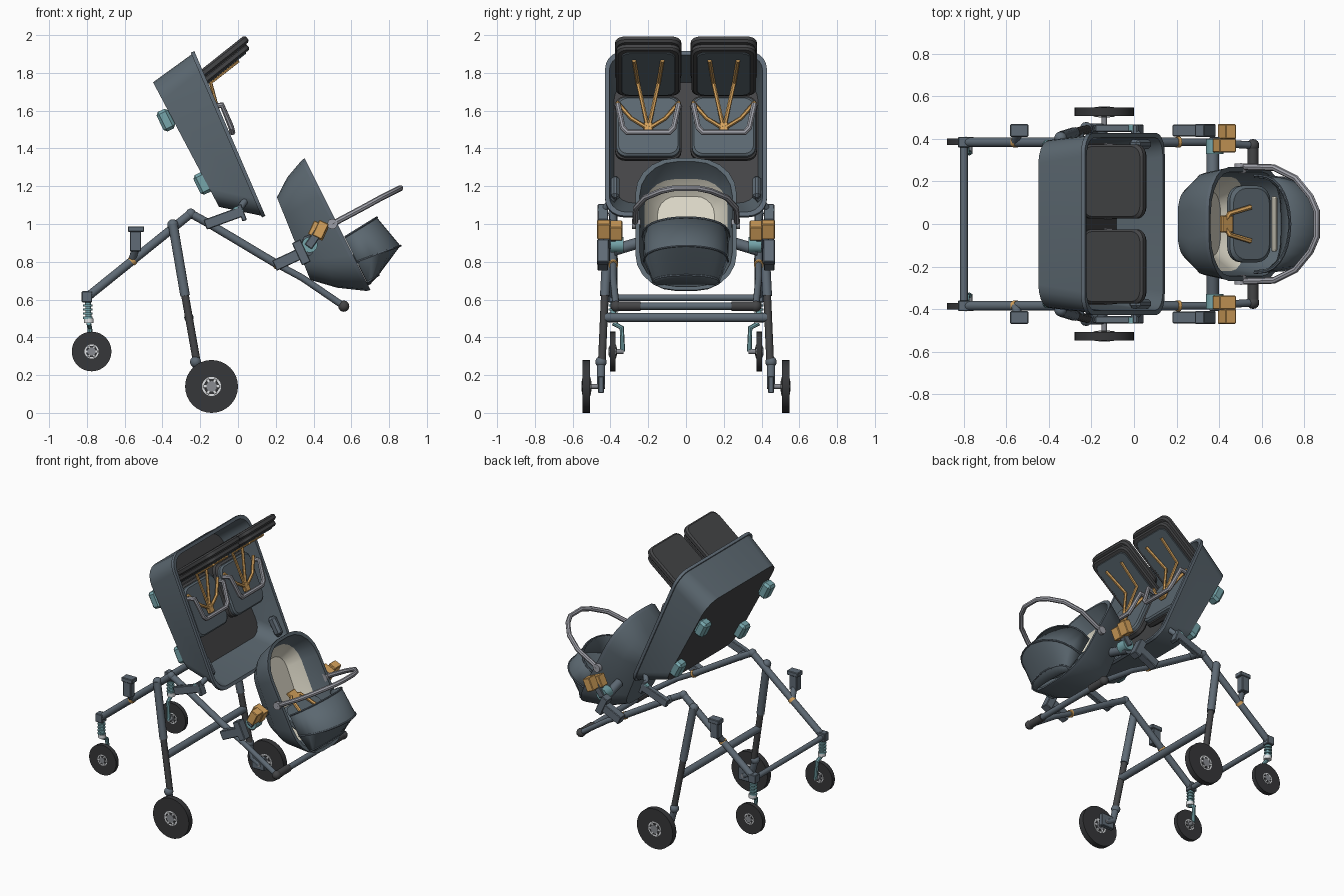
import bpy, bmesh, math
from mathutils import Vector

if "Cube" in bpy.data.objects:
    bpy.data.objects.remove(bpy.data.objects["Cube"])


def material(name, *rgb):
    m = bpy.data.materials.new(name)
    m.use_nodes = True
    m.diffuse_color = (*rgb, 1)
    m.node_tree.nodes["Principled BSDF"].inputs["Base Color"].default_value = (*rgb, 1)
    return m


SHELL = material("slate fabric", .105, .137, .162)
FRAME = material("slate metal", .115, .147, .18)
CHAR = material("charcoal fabric", .058, .059, .062)
TYRE = material("black rubber", .037, .038, .041)
ORANGE = material("orange webbing", .68, .37, .11)
TEAL = material("teal plastic", .18, .38, .41)
GREY = material("grey plastic", .25, .26, .285)
PALE = material("pale grey tube", .34, .345, .385)
CREAM = material("cream lining", .70, .67, .56)
HUB = material("white hub", .76, .78, .80)
made = []


def add(name, mesh, *mats):
    ob = bpy.data.objects.new(name, mesh)
    for m in mats:
        mesh.materials.append(m)
    bpy.context.collection.objects.link(ob)
    made.append(ob)
    return ob


def tube(name, pts, r, mat, sides=12):
    """Round bar through the points."""
    cu = bpy.data.curves.new(name, 'CURVE')
    cu.dimensions = '3D'
    cu.bevel_depth, cu.bevel_resolution, cu.use_fill_caps = r, (sides - 4) // 2, True
    sp = cu.splines.new('POLY')
    sp.points.add(len(pts) - 1)
    for p, q in zip(sp.points, pts):
        p.co = (*q, 1)
    tmp = bpy.data.objects.new("tmp", cu)
    bpy.context.collection.objects.link(tmp)
    bpy.context.view_layer.update()
    me = bpy.data.meshes.new_from_object(tmp.evaluated_get(bpy.context.evaluated_depsgraph_get()))
    bpy.data.objects.remove(tmp)
    me.materials.clear()
    return add(name, me, mat)


def ball(name, c, r, mat):
    bm = bmesh.new()
    bmesh.ops.create_uvsphere(bm, u_segments=14, v_segments=8, radius=r)
    me = bpy.data.meshes.new(name)
    bm.to_mesh(me)
    add(name, me, mat).location = c


def box(name, c, size, mat, tilt=0, bevel=.004):
    """Box whose x axis rises by tilt degrees in the xz plane."""
    bm = bmesh.new()
    bmesh.ops.create_cube(bm, size=1)
    bmesh.ops.scale(bm, vec=size, verts=bm.verts)
    bmesh.ops.bevel(bm, geom=bm.edges[:], offset=bevel, segments=1, affect='EDGES')
    me = bpy.data.meshes.new(name)
    bm.to_mesh(me)
    ob = add(name, me, mat)
    ob.location, ob.rotation_euler = c, (0, -math.radians(tilt), 0)


def loft(name, rings, mats, bands=None, closed=True):
    """Skin consecutive rings; bands gives the material index of each band and the two caps."""
    bm = bmesh.new()
    vs = [[bm.verts.new(p) for p in ring] for ring in rings]
    n = len(rings[0])
    bands = bands or [0] * (len(rings) + 1)
    for k, (a, b) in enumerate(zip(vs, vs[1:])):
        for i in range(n if closed else n - 1):
            j = (i + 1) % n
            bm.faces.new((a[i], a[j], b[j], b[i])).material_index = bands[k]
    if closed:
        bm.faces.new(vs[0]).material_index = bands[-2]
        bm.faces.new(vs[-1]).material_index = bands[-1]
    bmesh.ops.recalc_face_normals(bm, faces=bm.faces[:])
    me = bpy.data.meshes.new(name)
    bm.to_mesh(me)
    return add(name, me, *mats)


def ring(o, u, height, hl, hw, r, cs=0, slope=0, seg=5):
    """Rounded rectangle around o, long axis u in the xz plane, lifted along its normal."""
    u = Vector((u[0], 0, u[1])).normalized()
    n = Vector((-u.z, 0, u.x))
    out = []
    for q, (sx, sy) in enumerate(((1, 1), (-1, 1), (-1, -1), (1, -1))):
        for i in range(seg + 1):
            a = (q + i / seg) * math.pi / 2
            s = sx * (hl - r) + r * math.cos(a)
            y = sy * (hw - r) + r * math.sin(a)
            out.append(Vector(o) + u * (cs + s) + n * (height + slope * s) + Vector((0, y, 0)))
    return out


def slab(name, o, u, length, width, thick, mat, r=.05):
    c, h = thick * .25, thick / 2
    loft(name, [ring(o, u, z, length / 2 - e, width / 2 - e, r)
                for z, e in ((-h, c), (-h + c, 0), (h - c, 0), (h, c))], [mat])


# Large tub: outer wall, lip, inner wall, dark floor
TU, TO = (.396, -.918), (-.0525, 0, 1.475)
loft("large_tub", [
    ring(TO, TU, -.226, .372, .395, .11, -.038, .08),
    ring(TO, TU, -.01, .465, .418, .10),
    ring(TO, TU, -.01, .475, .428, .10),
    ring(TO, TU, .01, .475, .428, .10),
    ring(TO, TU, .01, .453, .406, .09),
    ring(TO, TU, -.20, .36, .38, .10, -.038, .08)],
    [SHELL, FRAME, CHAR], [0, 1, 1, 1, 0, 2, 2])

# Twin child seats with harnesses and bumper bars
BACK = (.78, .62)
for sd in (1, -1):
    y = sd * .2
    slab("seat_back_shell", (-.092, y, 1.872), BACK, .36, .35, .042, CHAR)
    slab("seat_back_pad", (-.108, y, 1.814), BACK, .41, .34, .038, CHAR)
    slab("seat_back_panel", (-.10, y, 1.796), BACK, .36, .285, .012, SHELL, .04)
    slab("seat_pan_shell", (-.15, y, 1.505), TU, .36, .35, .05, CHAR)
    slab("seat_pan", (-.122, y, 1.512), TU, .34, .335, .04, SHELL)
    for k in (1, -1):
        tube("shoulder_strap", [(.002, y + k * .075, 1.865), (-.145, y + k * .055, 1.748),
                                (-.08, y, 1.50)], .011, ORANGE, 6)
        tube("lap_strap", [(-.135, y + k * .165, 1.645), (-.09, y + k * .09, 1.56),
                           (-.075, y, 1.505)], .011, ORANGE, 6)
    box("harness_buckle", (-.078, y, 1.505), (.06, .05, .025), ORANGE, -66)
    tube("bumper_bar", [(-.14, y - .165, 1.62), (-.085, y - .16, 1.63), (-.035, y - .135, 1.51),
                        (-.03, y - .11, 1.485), (-.03, y + .11, 1.485), (-.035, y + .135, 1.51),
                        (-.085, y + .16, 1.63), (-.14, y + .165, 1.62)], .016, PALE, 8)

# Infant carrier shell with cream floor
CU, CO = (.447, -.894), (.5175, 0, .995)
loft("infant_carrier", [
    ring(CO, CU, -.232, .235, .16, .11, -.035, -.08),
    ring(CO, CU, -.13, .32, .24, .17, -.02, -.04),
    ring(CO, CU, -.01, .386, .262, .21),
    ring(CO, CU, .01, .39, .268, .21),
    ring(CO, CU, .01, .37, .245, .20),
    ring(CO, CU, -.12, .305, .22, .16, -.02, -.04),
    ring(CO, CU, -.20, .225, .15, .10, -.035, -.08)],
    [SHELL, FRAME, CREAM], [0, 0, 1, 0, 0, 2, 0, 2])
slab("carrier_seat_pad", (.54, 0, .85), (.86, -.5), .22, .36, .05, SHELL, .07)
slab("foot_lining", (.66, 0, .79), (.86, -.5), .024, .26, .03, CREAM, .008)
for k in (1, -1):
    tube("carrier_strap", [(.42, 0, .95), (.45, k * .05, .95), (.55, k * .08, .89)], .012, ORANGE, 6)
box("carrier_buckle", (.435, 0, .95), (.07, .08, .02), ORANGE, -40)


# Pleated canopy over the foot of the carrier
def hoop(x0, z0, x1, z1, w):
    pts = []
    for i in range(15):
        a = math.pi * i / 14
        h = math.sin(a) ** .75 if 0 < i < 14 else 0
        pts.append((x0 + (x1 - x0) * h, w * math.cos(a), z0 + (z1 - z0) * h))
    return pts


HOOPS = [(.565, .93, .735, 1.035, .23), (.63, .80, .86, .885, .222),
         (.685, .69, .745, .73, .175), (.69, .675, .70, .68, .15)]
canopy = loft("canopy", [hoop(*h) for h in HOOPS], [SHELL], closed=False)
canopy.modifiers.new("thickness", 'SOLIDIFY').thickness = .012
for h in HOOPS[:3]:
    tube("canopy_hoop", hoop(*h), .006, FRAME, 6)

# Carrier handle
half = [(.50, .27, 1.0), (.66, .265, 1.085), (.76, .215, 1.14), (.83, .13, 1.175), (.86, .06, 1.19)]
tube("carrier_handle", half + [(x, -y, z) for x, y, z in reversed(half)], .016, PALE, 8)


def wheel(c, r, width):
    def disc(name, rad, w, mat):
        tube(name, [(c[0], c[1] - w / 2, c[2]), (c[0], c[1] + w / 2, c[2])], rad, mat, 32)
    disc("tyre", r, width, TYRE)
    disc("wheel_rim", r * .36, width + .003, HUB)
    disc("wheel_dish", r * .29, width + .006, TYRE)
    for k in range(3):
        box("spoke", c, (r * .64, width + .009, r * .12), HUB, k * 60, .002)
    disc("hub_cap", r * .2, width + .014, GREY)


# Chassis, mirrored side to side
for sd in (1, -1):
    def P(x, y, z):
        return (x, sd * y, z)

    # main side rail and leg
    tube("front_rail", [P(-.79, .385, .62), P(-.25, .385, 1.055)], .023, FRAME)
    tube("rear_rail", [P(-.25, .385, 1.055), P(-.15, .385, 1.0), P(.21, .385, .785)], .022, FRAME)
    tube("push_rail", [P(.21, .385, .785), P(.34, .385, .715), P(.56, .37, .565)], .018, FRAME)
    ball("rail_knee", P(-.25, .385, 1.055), .027, FRAME)
    ball("push_bar_end", P(.56, .37, .565), .03, CHAR)
    tube("push_grip", [P(.56, .37, .565), P(.56, .24, .565)], .026, CHAR)
    tube("rear_leg", [P(-.345, .41, 1.0), P(-.28, .43, .62)], .026, FRAME)
    tube("rear_leg_lower", [P(-.28, .43, .62), P(-.22, .445, .28)], .021, CHAR)
    ball("leg_hinge", P(-.345, .405, .995), .03, FRAME)
    tube("rail_band", [P(-.565, .385, .80), P(-.55, .385, .813)], .026, ORANGE)
    tube("rear_rail_band", [P(.20, .385, .79), P(.215, .385, .782)], .026, ORANGE)

    # large wheel and its suspension
    ball("suspension_joint", P(-.225, .45, .27), .03, FRAME)
    tube("trailing_arm", [P(-.225, .45, .27), P(-.20, .45, .17), P(-.14, .45, .14)], .022, FRAME)
    box("brake_housing", P(-.15, .45, .15), (.10, .03, .09), FRAME)
    tube("large_axle", [P(-.14, .43, .14), P(-.14, .53, .14)], .013, GREY)
    wheel(P(-.14, .527, .14), .14, .04)

    # caster with spring and fork
    box("caster_head", P(-.80, .385, .615), (.055, .05, .06), FRAME)
    tube("caster_post", [P(-.795, .385, .60), P(-.79, .385, .48)], .015, TEAL)
    for k in range(4):
        z = .575 - k * .022
        tube("spring_coil", [P(-.795, .385, z), P(-.795, .385, z - .011)], .025, TEAL)
    tube("caster_collar", [P(-.79, .385, .50), P(-.79, .385, .475)], .026, HUB)
    tube("caster_fork", [P(-.79, .385, .475), P(-.785, .34, .45), P(-.775, .335, .325)], .013, TEAL, 8)
    tube("caster_axle", [P(-.775, .33, .325), P(-.775, .39, .325)], .014, GREY)
    wheel(P(-.775, .387, .325), .105, .03)

    # empty front seat mount
    box("front_mount", P(-.543, .44, .91), (.06, .05, .11), FRAME)
    box("front_mount_cap", P(-.54, .44, .973), (.085, .06, .03), FRAME)
    tube("front_mount_stub", [P(-.56, .385, .81), P(-.543, .43, .87)], .02, FRAME)

    # tub mount arm, teal latch and inner hinge
    box("tub_mount_arm", P(-.08, .45, 1.03), (.20, .035, .055), FRAME, 20)
    tube("tub_mount_pin", [P(-.15, .385, 1.0), P(-.15, .46, 1.0)], .025, FRAME)
    tube("tub_latch", [P(0, .44, 1.065), P(0, .467, 1.065)], .03, TEAL)
    box("tub_latch_plate", P(.02, .44, 1.06), (.025, .055, .09), FRAME, 20)
    box("tub_hinge", P(.03, .375, 1.19), (.13, .045, .06), FRAME, -60, .015)
    tube("tub_hinge_link", [P(.05, .38, 1.14), P(0, .44, 1.07)], .018, FRAME)
    for x, z in ((-.382, 1.55), (-.187, 1.215)):
        box("tub_clip", P(x, .355, z), (.115, .08, .068), TEAL, -64, .015)

    # carrier mount: bracket, arm, hub and orange adapter
    box("carrier_bracket", P(.27, .44, .815), (.17, .055, .06), FRAME, 25)
    box("carrier_bracket_post", P(.335, .44, .85), (.05, .06, .13), FRAME, 25)
    tube("carrier_arm", [P(.37, .385, .86), P(.37, .22, .91)], .03, FRAME)
    tube("carrier_hub", [P(.38, .33, .89), P(.38, .40, .89)], .042, TEAL)
    box("carrier_link", P(.40, .39, .92), (.10, .04, .045), FRAME, 55)
    box("carrier_adapter", P(.437, .435, .97), (.055, .07, .09), ORANGE, -25)
    box("adapter_socket", P(.425, .37, .965), (.085, .065, .08), ORANGE, -25)
    tube("handle_pivot", [P(.50, .24, 1.0), P(.50, .285, 1.0)], .027, PALE)

# Cross bars
tube("front_cross_bar", [(-.80, -.385, .61), (-.80, .385, .61)], .018, FRAME)
tube("rear_cross_bar", [(-.26, -.43, .505), (-.26, .43, .505)], .025, FRAME)
tube("push_bar", [(.56, -.25, .565), (.56, .25, .565)], .02, FRAME)

# Smooth rounded parts, keep edges crisp
bpy.ops.object.select_all(action='DESELECT')
for ob in made:
    ob.select_set(True)
bpy.context.view_layer.objects.active = made[0]
bpy.ops.object.shade_smooth_by_angle(angle=math.radians(32))
